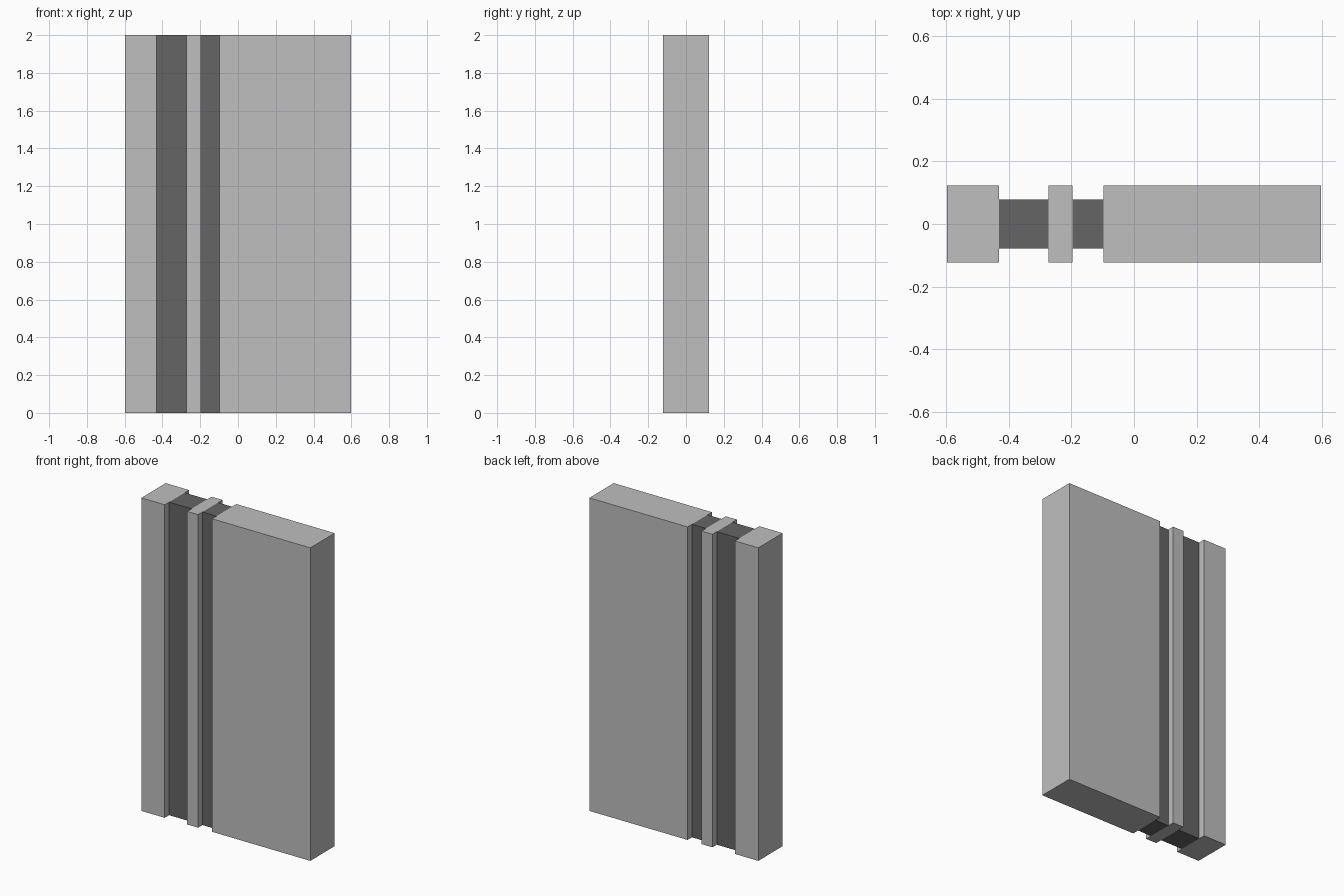
import bpy

cube = bpy.data.objects.get("Cube")
if cube:
    bpy.data.objects.remove(cube, do_unlink=True)

HEIGHT = 2.0
PANEL_DEPTH = 0.246
RECESS_DEPTH = 0.158


def make_material(name, value):
    mat = bpy.data.materials.new(name)
    mat.use_nodes = True
    colour = (value, value, value, 1.0)
    mat.diffuse_color = colour
    mat.node_tree.nodes["Principled BSDF"].inputs["Base Color"].default_value = colour
    return mat


def slab(name, x0, x1, depth, mat):
    """Full-height box between two x positions, centred on y = 0."""
    bpy.ops.mesh.primitive_cube_add(size=1, location=((x0 + x1) / 2, 0, HEIGHT / 2))
    obj = bpy.context.object
    obj.name = name
    obj.scale = (x1 - x0, depth, HEIGHT)
    bpy.ops.object.transform_apply(location=False, rotation=False, scale=True)
    obj.data.materials.append(mat)
    return obj


light = make_material("light grey", 0.521)
dark = make_material("dark grey", 0.130)

# Raised panels
slab("edge_panel", -0.597, -0.432, PANEL_DEPTH, light)
slab("narrow_strip", -0.273, -0.196, PANEL_DEPTH, light)
slab("main_panel", -0.097, 0.597, PANEL_DEPTH, light)

# Recessed grooves between the panels
slab("wide_groove", -0.432, -0.273, RECESS_DEPTH, dark)
slab("slim_groove", -0.196, -0.097, RECESS_DEPTH, dark)
